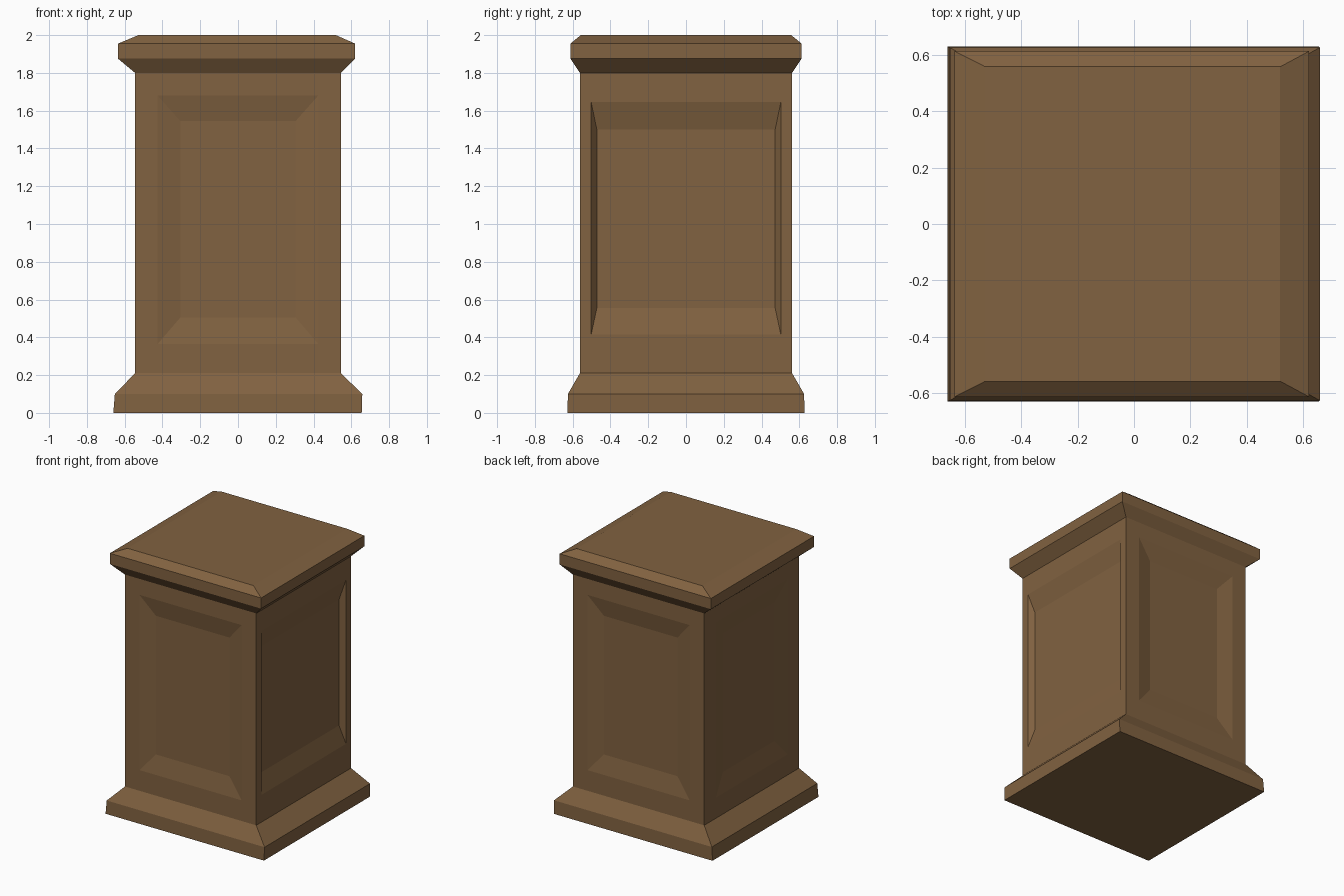
import bpy, bmesh

if "Cube" in bpy.data.objects:
    bpy.data.objects.remove(bpy.data.objects["Cube"])

wood = bpy.data.materials.new("brown wood")
wood.diffuse_color = (0.22, 0.122, 0.052, 1)
wood.use_nodes = True
wood.node_tree.nodes["Principled BSDF"].inputs["Base Color"].default_value = wood.diffuse_color


def finish(bm, name):
    bmesh.ops.remove_doubles(bm, verts=bm.verts, dist=1e-5)
    bmesh.ops.recalc_face_normals(bm, faces=bm.faces)
    mesh = bpy.data.meshes.new(name)
    bm.to_mesh(mesh)
    bm.free()
    mesh.materials.append(wood)
    obj = bpy.data.objects.new(name, mesh)
    bpy.context.collection.objects.link(obj)
    return obj


def bridge(bm, a, b):
    for i in range(4):
        j = (i + 1) % 4
        bm.faces.new((a[i], a[j], b[j], b[i]))


def moulding(name, rings, cap_ring):
    """Stack of rectangular rings (x0, x1, half_y, z), closed at one end."""
    bm = bmesh.new()
    loops = [[bm.verts.new(p) for p in
              ((x0, -y, z), (x1, -y, z), (x1, y, z), (x0, y, z))]
             for x0, x1, y, z in rings]
    for a, b in zip(loops, loops[1:]):
        bridge(bm, a, b)
    bm.faces.new(loops[cap_ring])
    obj = finish(bm, name)
    # open shells: make sure the normals point outward
    me = obj.data
    want = 1 if cap_ring else -1
    if me.polygons[-1].normal.z * want < 0:
        me.flip_normals()
    return obj


X, Y, Z0, Z1 = 0.545, 0.562, 0.21, 1.80

# stepped foot and crowning cap
moulding("base", [(-0.66, 0.655, 0.628, 0), (-0.652, 0.658, 0.625, 0.10),
                  (-X, X, Y, Z0)], 0)
moulding("cap", [(-X, X, Y, Z1), (-0.635, 0.62, 0.612, 1.875),
                 (-0.635, 0.62, 0.612, 1.955), (-0.527, 0.518, 0.557, 2.0)], -1)

# shaft: each side has a bevelled recessed panel
# (place function, half width, outer half width, z range, inner half width, z range, depth)
wide = (0.425, 0.365, 1.68, 0.305, 0.505, 1.545, 0.025)
deep = (0.502, 0.415, 1.645, 0.472, 0.555, 1.50, 0.037)
sides = [
    (lambda u, d, z: (u, -Y + d, z), X, wide),     # front
    (lambda u, d, z: (-u, Y - d, z), X, wide),     # back
    (lambda u, d, z: (X - d, u, z), Y, deep),      # right
    (lambda u, d, z: (-X + d, -u, z), Y, wide),    # left
]
bm = bmesh.new()
for place, half, (ow, oz0, oz1, iw, iz0, iz1, depth) in sides:
    loops = []
    for w, a, b, d in ((half, Z0, Z1, 0), (ow, oz0, oz1, 0), (iw, iz0, iz1, depth)):
        loops.append([bm.verts.new(place(u, d, z))
                      for u, z in ((-w, a), (w, a), (w, b), (-w, b))])
    bridge(bm, loops[0], loops[1])
    bridge(bm, loops[1], loops[2])
    bm.faces.new(loops[2])
finish(bm, "panelled_shaft")
